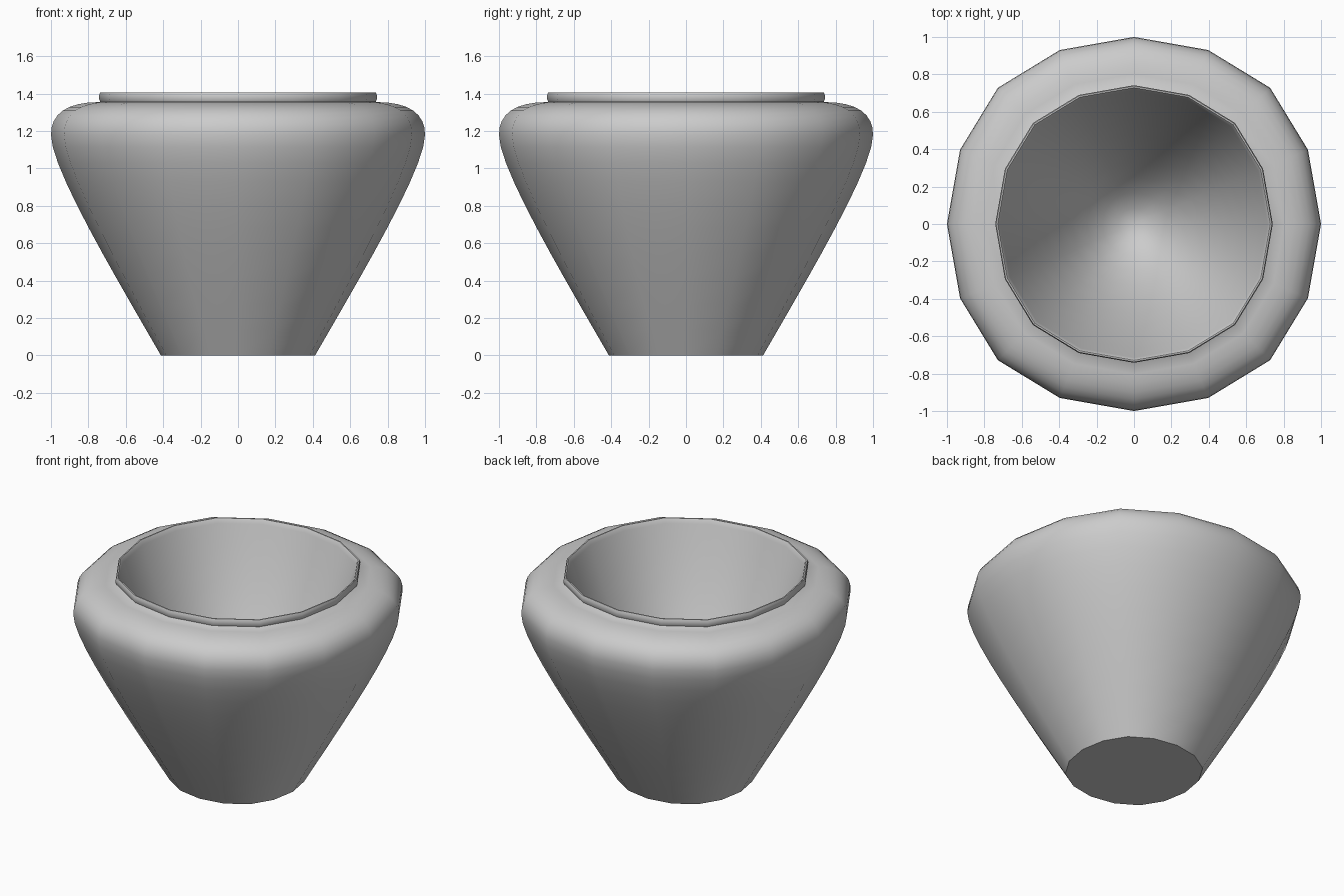
import bpy, bmesh, math

if "Cube" in bpy.data.objects:
    bpy.data.objects.remove(bpy.data.objects["Cube"])

# slightly squared 16-sided ring, as a unit outline
QUARTER = [(1, 0), (0.93, 0.397), (0.728, 0.728), (0.397, 0.93)]
RING = []
for q in range(4):
    for x, y in QUARTER:
        for _ in range(q):
            x, y = -y, x
        RING.append((x, y))


def bezier(p0, p1, p2, p3, n):
    pts = []
    for i in range(n + 1):
        t = i / n
        s = 1 - t
        pts.append(tuple(s**3 * a + 3*s*s*t * b + 3*s*t*t * c + t**3 * d
                         for a, b, c, d in zip(p0, p1, p2, p3)))
    return pts


# profile: outer wall, rounded shoulder, raised lip, inner bowl
profile = bezier((0.412, 0), (0.66, 0.43), (1, 1.0), (1, 1.18), 10)
profile += bezier((1, 1.18), (1, 1.29), (0.92, 1.355), (0.74, 1.355), 8)[1:]
profile += [(0.737, 1.358), (0.742, 1.37), (0.742, 1.392), (0.737, 1.405), (0.729, 1.405), (0.722, 1.395)]
profile += bezier((0.715, 1.375), (0.57, 0.95), (0.28, 0.25), (0.0, 0.25), 10)[:-1]

bm = bmesh.new()
rings = [[bm.verts.new((r * x, r * y, z)) for x, y in RING] for r, z in profile]
for a, b in zip(rings, rings[1:]):
    for i in range(16):
        j = (i + 1) % 16
        bm.faces.new((a[i], a[j], b[j], b[i]))
bm.faces.new(rings[0][::-1])
centre = bm.verts.new((0, 0, 0.25))
for i in range(16):
    bm.faces.new((rings[-1][i], rings[-1][(i + 1) % 16], centre))

mesh = bpy.data.meshes.new("planter_pot")
bm.to_mesh(mesh)
bm.free()
pot = bpy.data.objects.new("planter_pot", mesh)
bpy.context.collection.objects.link(pot)
bpy.context.view_layer.objects.active = pot
pot.select_set(True)
bpy.ops.object.shade_smooth_by_angle(angle=math.radians(50))
